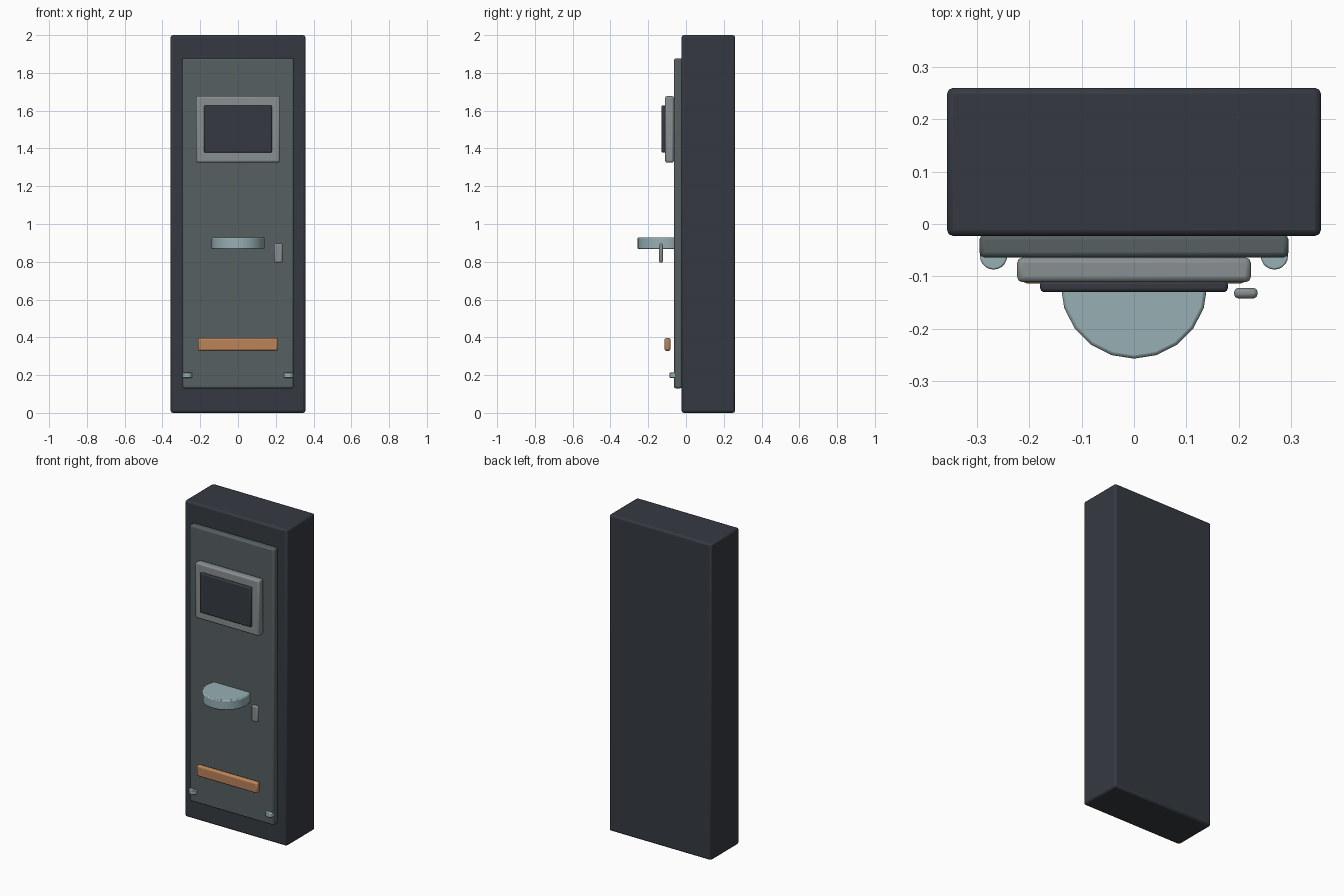
import bpy, math

if "Cube" in bpy.data.objects:
    bpy.data.objects.remove(bpy.data.objects["Cube"])


def mat(name, rgb):
    m = bpy.data.materials.new(name)
    m.diffuse_color = (*rgb, 1.0)
    m.use_nodes = True
    m.node_tree.nodes["Principled BSDF"].inputs["Base Color"].default_value = m.diffuse_color
    return m


CHARCOAL = mat("charcoal", (0.036, 0.042, 0.053))
SLATE = mat("slate grey", (0.093, 0.117, 0.119))
GREY = mat("mid grey", (0.25, 0.275, 0.283))
PALE = mat("pale teal", (0.31, 0.43, 0.45))
ORANGE = mat("orange", (0.50, 0.23, 0.10))


def finish(ob, name, material, bevel):
    ob.name = name
    ob.data.materials.append(material)
    bpy.ops.object.transform_apply(location=False, rotation=True, scale=True)
    mod = ob.modifiers.new("bevel", 'BEVEL')
    mod.width = bevel
    mod.segments = 2
    mod.limit_method = 'ANGLE'
    mod.angle_limit = math.radians(40)
    bpy.ops.object.shade_smooth_by_angle(angle=math.radians(30))


def box(name, material, x, y, z, bevel):
    """Bevelled box from (min, max) ranges on each axis."""
    r = (x, y, z)
    bpy.ops.mesh.primitive_cube_add(size=1, location=[(a + b) / 2 for a, b in r])
    ob = bpy.context.object
    ob.scale = [b - a for a, b in r]
    finish(ob, name, material, bevel)


def disc(name, material, x, y, radius, z, sides, bevel):
    """Bevelled upright cylinder between two heights."""
    bpy.ops.mesh.primitive_cylinder_add(vertices=sides, radius=radius, depth=z[1] - z[0],
                                        location=(x, y, sum(z) / 2))
    finish(bpy.context.object, name, material, bevel)


# Cabinet and raised front panel
box("cabinet", CHARCOAL, (-0.357, 0.357), (-0.023, 0.26), (0.0, 2.0), 0.012)
box("front_panel", SLATE, (-0.295, 0.295), (-0.064, -0.02), (0.13, 1.877), 0.01)

# Display with its surround
box("screen_frame", GREY, (-0.223, 0.223), (-0.111, -0.064), (1.325, 1.677), 0.01)
box("screen", CHARCOAL, (-0.179, 0.179), (-0.13, -0.108), (1.378, 1.628), 0.007)

# Round shelf sunk into the panel, and the small handle beside it
disc("round_shelf", PALE, 0, -0.117, 0.14, (0.867, 0.929), 20, 0.006)
box("handle", GREY, (0.191, 0.236), (-0.142, -0.122), (0.795, 0.897), 0.008)

# Orange kick bar
box("kick_bar", ORANGE, (-0.213, 0.213), (-0.114, -0.082), (0.328, 0.397), 0.01)

# Small pegs in the lower corners
for side, label in ((-1, "left"), (1, "right")):
    disc(label + "_peg", PALE, side * 0.268, -0.061, 0.026, (0.186, 0.213), 20, 0.003)
